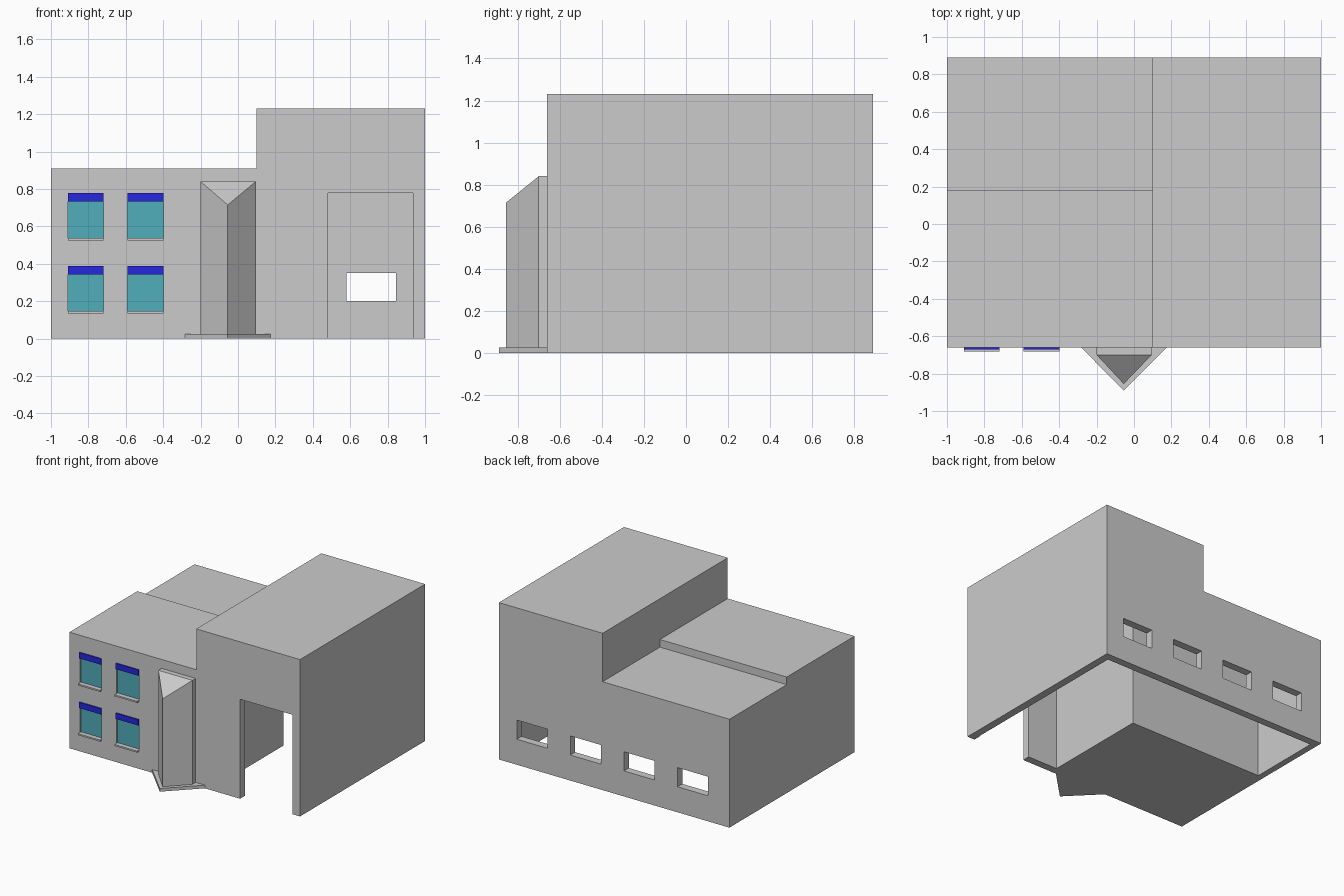
import bpy, bmesh

if "Cube" in bpy.data.objects:
    bpy.data.objects.remove(bpy.data.objects["Cube"])


def mesh_object(name, bm, color=None):
    bmesh.ops.recalc_face_normals(bm, faces=bm.faces)
    me = bpy.data.meshes.new(name)
    bm.to_mesh(me)
    bm.free()
    ob = bpy.data.objects.new(name, me)
    bpy.context.collection.objects.link(ob)
    if color:
        me.materials.append(color)
    return ob


def prism(name, points, direction, color=None):
    bm = bmesh.new()
    face = bm.faces.new([bm.verts.new(p) for p in points])
    ext = bmesh.ops.extrude_face_region(bm, geom=[face])
    verts = [v for v in ext["geom"] if isinstance(v, bmesh.types.BMVert)]
    bmesh.ops.translate(bm, verts=verts, vec=direction)
    return mesh_object(name, bm, color)


def box(name, x0, x1, y0, y1, z0, z1, color=None):
    pts = [(x0, y0, z0), (x1, y0, z0), (x1, y1, z0), (x0, y1, z0)]
    return prism(name, pts, (0, 0, z1 - z0), color)


def material(name, rgb):
    m = bpy.data.materials.new(name)
    m.diffuse_color = (*rgb, 1)
    m.use_nodes = True
    m.node_tree.nodes["Principled BSDF"].inputs["Base Color"].default_value = m.diffuse_color
    return m


def cut(target, *dims):
    cutter = box("cutter", *dims)
    cutter.hide_render = True
    mod = target.modifiers.new("cut", 'BOOLEAN')
    mod.operation = 'DIFFERENCE'
    mod.solver = 'EXACT'
    mod.object = cutter
    bpy.context.view_layer.objects.active = target
    bpy.ops.object.modifier_apply(modifier=mod.name)
    bpy.data.objects.remove(cutter, do_unlink=True)


teal = material("glass_teal", (0.08, 0.42, 0.5))
blue = material("shutter_blue", (0.02, 0.02, 0.75))

F, B = -0.66, 0.89  # front and back wall planes

# building shell: low offices on the left, tall garage on the right
outline = [(-1, 0), (1, 0), (1, 1.23), (0.1, 1.23), (0.1, 0.91), (-1, 0.91)]
shell = prism("building_shell", [(x, F, z) for x, z in outline], (0, B - F, 0))

# lower rear roof
cut(shell, -1.1, 0.1, 0.18, 1.0, 0.85, 1.0)
# garage hall and rear corridor, open underneath
cut(shell, 0.22, 0.94, -0.60, 0.83, -0.1, 1.17)
cut(shell, -0.95, 0.5, 0.25, 0.83, -0.1, 0.79)
# garage doorway
cut(shell, 0.48, 0.935, -0.8, -0.5, -0.1, 0.78)
# rear windows
for i in range(4):
    x1 = 0.845 - 0.465 * i
    cut(shell, x1 - 0.265, x1, 0.75, 1.0, 0.2, 0.35)

# front windows with shutter boxes and sills
for x0, x1 in ((-0.91, -0.72), (-0.592, -0.398)):
    for z0 in (0.135, 0.525):
        z1 = z0 + 0.253
        cut(shell, x0, x1, -0.8, F + 0.02, z0, z1)
        box("window_glass", x0, x1, F + 0.015, F + 0.025, z0, z1, teal)
        box("shutter_box", x0, x1, F - 0.01, F + 0.02, z1 - 0.045, z1, blue)
        box("window_sill", x0, x1, F - 0.022, F + 0.02, z0, z0 + 0.012)

# pointed bay with a sloping top
bay = prism("front_bay", [(-0.2, F + 0.01, 0), (-0.2, -0.70, 0), (-0.055, -0.855, 0),
                          (0.095, -0.70, 0), (0.095, F + 0.01, 0)], (0, 0, 0.84))
for v in bay.data.vertices:
    if v.co.z > 0.5 and v.co.y < -0.8:
        v.co.z = 0.715
bm = bmesh.new()
bm.from_mesh(bay.data)
bmesh.ops.connect_verts(bm, verts=[v for v in bm.verts if v.co.z > 0.8 and abs(v.co.y + 0.70) < 0.01])
bm.to_mesh(bay.data)
bm.free()

# triangular base step under the bay
prism("bay_base", [(-0.283, F, 0), (-0.055, -0.89, 0), (0.175, F, 0)], (0, 0, 0.025))
